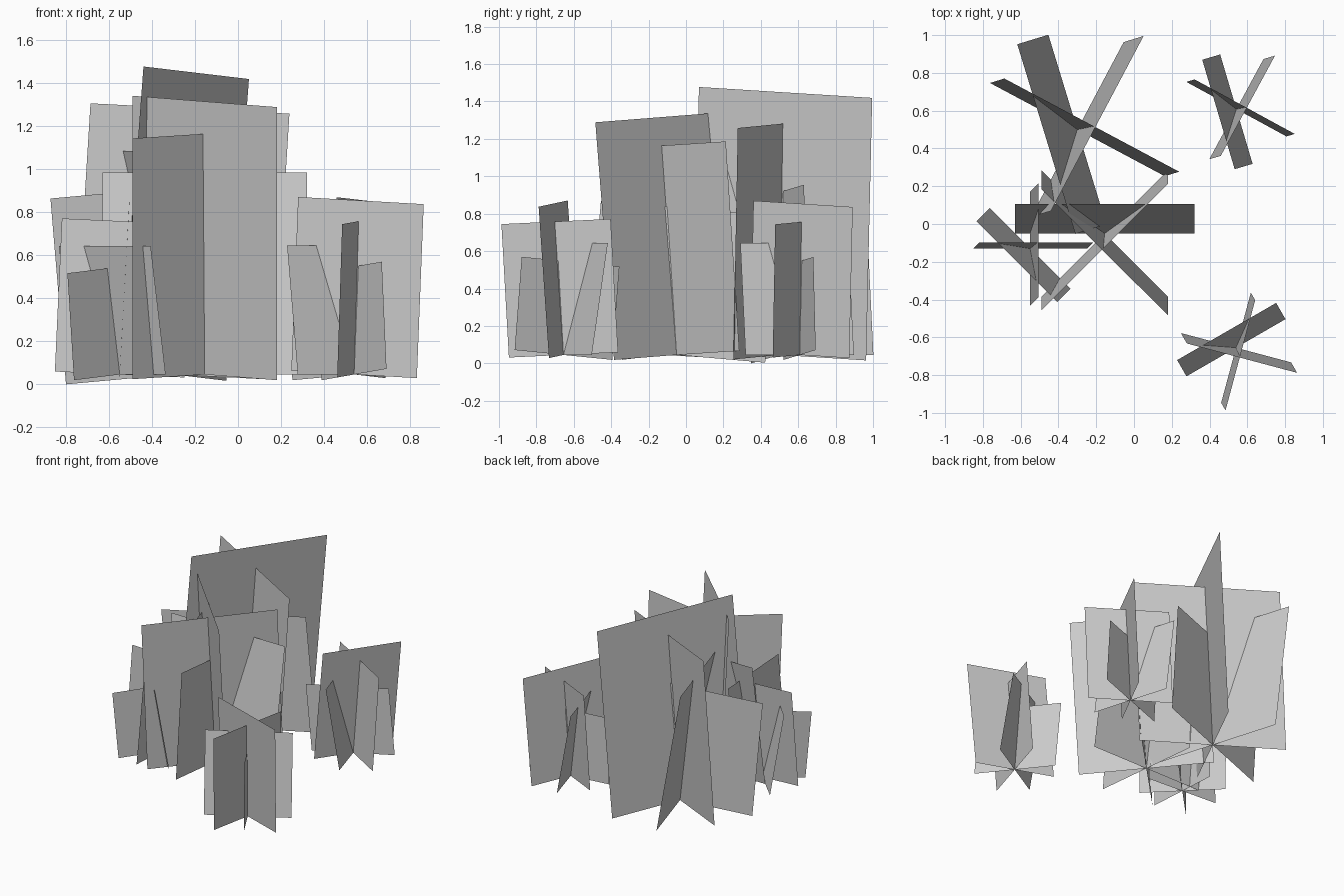
import bpy
from math import radians
from mathutils import Matrix, Vector

if "Cube" in bpy.data.objects:
    bpy.data.objects.remove(bpy.data.objects["Cube"])

# Leaf cards of one clump: turn about z, tilt about x (degrees), height
CARD_WIDTH = 0.95
CARDS = [(0, -9.4, 0.953), (-45, 4.5, 1.274), (45, 3.7, 1.122), (90, -5.0, 0.785)]

# Clumps: base x, base y, turn (degrees), scale
CLUMPS = {
    "large_back_clump": (-0.30, 0.50, 107, 1.105),
    "large_middle_clump": (-0.155, -0.05, 0, 1.0),
    "small_back_right_clump": (0.542, 0.608, 106.5, 0.636),
    "small_front_right_clump": (0.54, -0.655, 30, 0.637),
    "small_left_clump": (-0.55, -0.13, 135, 0.636),
}
BASE_Z = 0.045


def clump_mesh():
    """Four upright rectangles crossing at the middle of their bottom edges."""
    verts, faces = [], []
    w = CARD_WIDTH / 2
    for turn, tilt, h in CARDS:
        m = Matrix.Rotation(radians(tilt), 3, 'X') @ Matrix.Rotation(radians(turn), 3, 'Z')
        n = len(verts)
        verts += [m @ Vector(p) for p in ((-w, 0, 0), (w, 0, 0), (w, 0, h), (-w, 0, h))]
        faces.append((n, n + 1, n + 2, n + 3))
    mesh = bpy.data.meshes.new("leaf_clump")
    mesh.from_pydata(verts, [], faces)
    return mesh


# Place turned and scaled copies of the clump
mesh = clump_mesh()
for name, (x, y, turn, s) in CLUMPS.items():
    ob = bpy.data.objects.new(name, mesh)
    ob.location = (x, y, BASE_Z)
    ob.rotation_euler.z = radians(turn)
    ob.scale = (s, s, s)
    bpy.context.collection.objects.link(ob)
